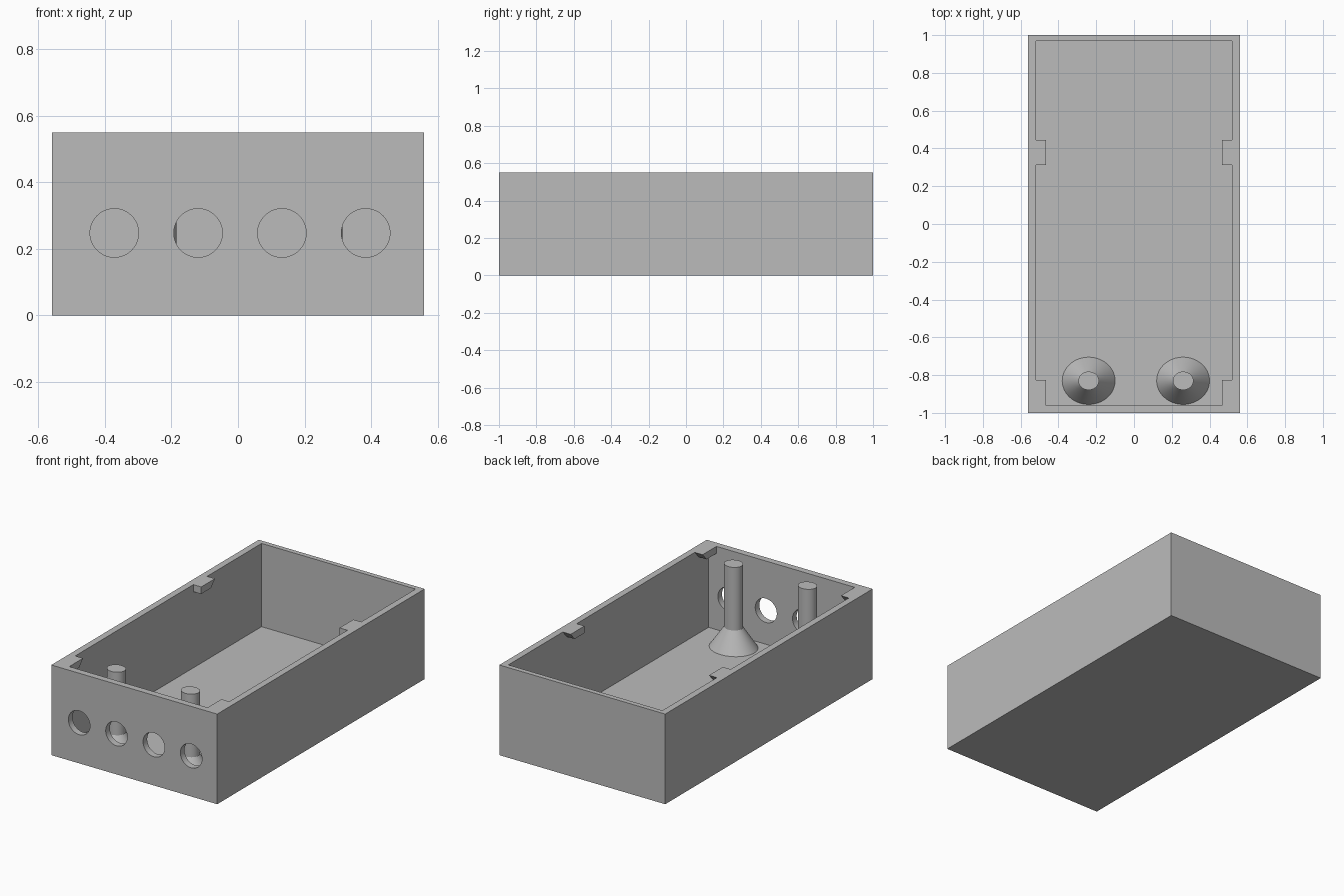
import bpy, bmesh, math
from mathutils import Matrix, Vector

if "Cube" in bpy.data.objects:
    bpy.data.objects.remove(bpy.data.objects["Cube"], do_unlink=True)

grey = bpy.data.materials.new("plain_grey")
grey.use_nodes = True
COLOUR = (0.5, 0.5, 0.5, 1)
grey.diffuse_color = COLOUR
grey.node_tree.nodes["Principled BSDF"].inputs["Base Color"].default_value = COLOUR


def finish(name, bm):
    bmesh.ops.recalc_face_normals(bm, faces=bm.faces)
    mesh = bpy.data.meshes.new(name)
    bm.to_mesh(mesh)
    bm.free()
    mesh.materials.append(grey)
    obj = bpy.data.objects.new(name, mesh)
    bpy.context.collection.objects.link(obj)
    return obj


def box(name, low, high):
    low, high = Vector(low), Vector(high)
    bm = bmesh.new()
    bmesh.ops.create_cube(bm, size=1, matrix=Matrix.Translation((low + high) / 2)
                          @ Matrix.Diagonal((*(high - low), 1)))
    return finish(name, bm)


def cut(target, cutter):
    mod = target.modifiers.new("cut", "BOOLEAN")
    mod.operation, mod.solver, mod.object = "DIFFERENCE", "EXACT", cutter
    bpy.context.view_layer.objects.active = target
    bpy.ops.object.modifier_apply(modifier=mod.name)
    bpy.data.objects.remove(cutter, do_unlink=True)


def smooth(obj):
    bpy.ops.object.select_all(action="DESELECT")
    obj.select_set(True)
    bpy.context.view_layer.objects.active = obj
    bpy.ops.object.shade_smooth_by_angle(angle=math.radians(25))


RIM, FLOOR = 0.55, 0.042
INNER_X, FRONT_Y, BACK_Y = 0.52, -0.96, 0.97

# Open tray with four round holes through the front wall
case = box("case", (-0.56, -1, 0), (0.56, 1, RIM))
cut(case, box("cavity", (-INNER_X, FRONT_Y, FLOOR), (INNER_X, BACK_Y, 1)))
for i in range(4):
    bm = bmesh.new()
    bmesh.ops.create_cone(bm, cap_ends=True, segments=64, radius1=0.073, radius2=0.073, depth=0.2,
                          matrix=Matrix.Translation((-0.372 + 0.252 * i, -0.98, 0.248))
                          @ Matrix.Rotation(math.pi / 2, 4, "X"))
    cut(case, finish("hole", bm))
smooth(case)


# Posts with flared bases, slightly oval, spun from a profile
def post(name, x):
    bm = bmesh.new()
    profile = [(0, FLOOR - 0.01), (1, FLOOR - 0.01), (1, FLOOR), (0.39, 0.165), (0.39, RIM), (0, RIM)]
    verts = [bm.verts.new((r, 0, z)) for r, z in profile]
    edges = [bm.edges.new(pair) for pair in zip(verts, verts[1:])]
    bmesh.ops.spin(bm, geom=verts + edges, cent=(0, 0, 0), axis=(0, 0, 1),
                   angle=math.tau, steps=64, use_duplicate=False)
    bmesh.ops.remove_doubles(bm, verts=bm.verts, dist=0.0005)
    bm.transform(Matrix.Translation((x, -0.83, 0)) @ Matrix.Diagonal((0.14, 0.125, 1, 1)))
    smooth(finish(name, bm))


post("right_post", -0.24)
post("left_post", 0.26)


# Snap tabs under the rim, each with a sloped back end
def tab(name, side, y):
    bm = bmesh.new()
    outline = [(y, RIM), (y + 0.133, RIM), (y + 0.095, RIM - 0.043), (y, RIM - 0.043)]
    face = bm.faces.new([bm.verts.new((side * INNER_X, py, pz)) for py, pz in outline])
    grown = bmesh.ops.extrude_face_region(bm, geom=[face])["geom"]
    bmesh.ops.translate(bm, vec=(-side * 0.053, 0, 0),
                        verts=[g for g in grown if isinstance(g, bmesh.types.BMVert)])
    bmesh.ops.delete(bm, geom=[face], context="FACES_ONLY") if face.is_valid else None
    finish(name, bm)


for side, word in ((-1, "right"), (1, "left")):
    tab(word + "_middle_tab", side, 0.312)
    tab(word + "_front_tab", side, FRONT_Y)
